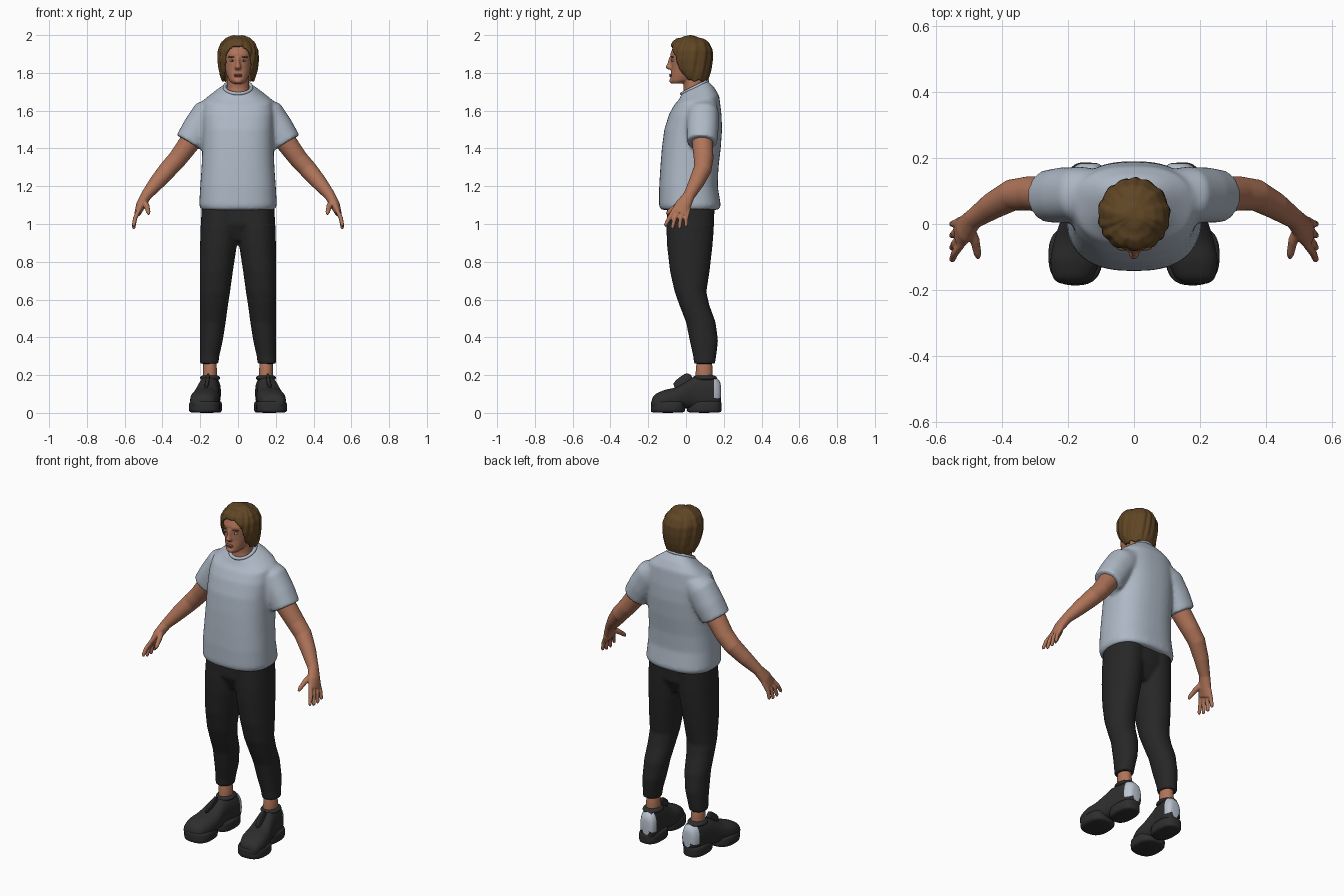
import bpy
import bmesh
import math
from mathutils import Vector, Matrix

cube = bpy.data.objects.get("Cube")
if cube:
    bpy.data.objects.remove(cube, do_unlink=True)


def material(name, r, g, b):
    m = bpy.data.materials.new(name)
    m.use_nodes = True
    m.diffuse_color = (r, g, b, 1)
    for node in m.node_tree.nodes:
        if node.type == 'BSDF_PRINCIPLED':
            node.inputs["Base Color"].default_value = (r, g, b, 1)
            node.inputs["Roughness"].default_value = 0.8
    return m


SKIN = material("skin", 0.43, 0.175, 0.1)
HAIR = material("brown hair", 0.115, 0.06, 0.018)
SHIRT = material("pale blue grey cloth", 0.42, 0.48, 0.56)
PANTS = material("black cloth", 0.02, 0.02, 0.021)
SHOE = material("charcoal shoe", 0.027, 0.027, 0.028)
PATCH = material("light heel patch", 0.5, 0.56, 0.64)
EYE = material("eye white", 0.5, 0.45, 0.42)
IRIS = material("dark iris", 0.03, 0.02, 0.015)
LIPS = material("lips", 0.32, 0.11, 0.075)


def flat(z, cx, hw, y0, y1, tilt=0):
    """Horizontal cross-section, optionally rising towards the back."""
    h = (y1 - y0) / 2
    return Vector((cx, (y0 + y1) / 2, z)), Vector((hw, 0, 0)), Vector((0, h, tilt * h))


def upright(y, cx, hw, z0, z1):
    """Cross-section facing along y."""
    return Vector((cx, y, (z0 + z1) / 2)), Vector((hw, 0, 0)), Vector((0, 0, (z1 - z0) / 2))


def limb(points):
    """Cross-sections square to a path of (x, y, z, radius, radius along y)."""
    pos = [Vector(p[:3]) for p in points]
    rings = []
    for i, p in enumerate(points):
        t = (pos[min(i + 1, len(pos) - 1)] - pos[max(i - 1, 0)]).normalized()
        v = Vector((0, 1, 0))
        v = (v - t * v.dot(t)).normalized()
        rings.append((pos[i], t.cross(v) * p[3], v * p[4]))
    return rings


def dense(rings, k):
    out = []
    for a, b in zip(rings, rings[1:]):
        out += [tuple(p.lerp(q, j / k) for p, q in zip(a, b)) for j in range(k)]
    return out + [rings[-1]]


def loft(bm, rings, n=24, e=2.0, side=1):
    """Skin a closed tube over the cross-sections; e above 2 squares them off."""
    def power(c):
        return math.copysign(abs(c) ** (2 / e), c)
    loops = []
    for c, u, v in rings:
        loop = []
        for i in range(n):
            a = math.tau * i / n
            p = c + u * power(math.cos(a)) + v * power(math.sin(a))
            loop.append(bm.verts.new((p.x * side, p.y, p.z)))
        loops.append(loop)
    for a, b in zip(loops, loops[1:]):
        for i in range(n):
            j = (i + 1) % n
            bm.faces.new((a[i], a[j], b[j], b[i]))
    bm.faces.new(loops[0])
    bm.faces.new(loops[-1])


def blob(bm, centre, size):
    bmesh.ops.create_icosphere(bm, subdivisions=3, radius=1,
                               matrix=Matrix.Translation(centre) @ Matrix.Diagonal((*size, 1)))


def finish(name, bm, *mats, voxel=0, smooth=0, sub=0, thick=0):
    bmesh.ops.recalc_face_normals(bm, faces=bm.faces[:])
    for f in bm.faces:
        f.smooth = True
    me = bpy.data.meshes.new(name)
    bm.to_mesh(me)
    bm.free()
    for m in mats:
        me.materials.append(m)
    ob = bpy.data.objects.new(name, me)
    bpy.context.collection.objects.link(ob)
    if thick:
        mod = ob.modifiers.new("Thickness", 'SOLIDIFY')
        mod.thickness, mod.offset = thick, -1
    if sub:
        mod = ob.modifiers.new("Round", 'SUBSURF')
        mod.levels = mod.render_levels = sub
    if voxel:
        mod = ob.modifiers.new("Fuse", 'REMESH')
        mod.mode, mod.voxel_size, mod.use_smooth_shade = 'VOXEL', voxel, True
        mod = ob.modifiers.new("Blend", 'SMOOTH')
        mod.factor, mod.iterations = 0.5, smooth
    return ob


# Shirt: torso and sleeves fused into one cloth surface
bm = bmesh.new()
loft(bm, dense([flat(*r) for r in (
    (1.075, 0, .195, -.135, .175), (1.1, 0, .206, -.143, .184), (1.2, 0, .2, -.142, .168),
    (1.3, 0, .193, -.136, .172), (1.4, 0, .189, -.128, .184), (1.5, 0, .188, -.115, .191),
    (1.58, 0, .19, -.09, .188), (1.655, 0, .18, -.062, .176, .2),
    (1.69, 0, .13, -.038, .15, .35), (1.725, 0, .075, -.022, .115, .5))], 2), 40, 2.5)
for s in (1, -1):
    loft(bm, dense(limb(((.11, .09, 1.62, .06, .075), (.16, .09, 1.58, .086, .084),
                         (.215, .088, 1.5, .083, .084), (.258, .084, 1.43, .078, .08))), 3),
         32, 2.2, s)
finish("shirt", bm, SHIRT, voxel=.01, smooth=6)

# Ribbed neckline
bpy.ops.mesh.primitive_torus_add(major_radius=.07, minor_radius=.009, major_segments=40,
                                 minor_segments=10, location=(0, .046, 1.724),
                                 rotation=(math.atan(.5), 0, 0))
collar = bpy.context.object
collar.name = "collar"
collar.scale = (1.02, 1.08, 1)
collar.data.materials.append(SHIRT)
bpy.ops.object.shade_smooth()

# Trousers: hips and two tapering legs
bm = bmesh.new()
loft(bm, [flat(*r) for r in ((1.12, 0, .18, -.095, .15), (1.0, 0, .17, -.095, .145),
                             (.91, 0, .06, -.05, .1))], 32, 2.4)
for s in (1, -1):
    loft(bm, dense([flat(*r) for r in (
        (1.12, .09, .1, -.1, .153), (.97, .099, .1, -.104, .147), (.88, .104, .097, -.1, .14),
        (.75, .115, .088, -.085, .125), (.64, .122, .08, -.06, .108),
        (.57, .127, .074, -.035, .124), (.48, .133, .068, 0, .157),
        (.38, .141, .06, .02, .17), (.3, .15, .051, .038, .16),
        (.26, .153, .05, .042, .153))], 2), 32, 2.1, s)
finish("trousers", bm, PANTS, voxel=.009, smooth=5)

# Head with neck, nose, brow and chin
bm = bmesh.new()
loft(bm, dense([flat(*r) for r in (
    (1.744, 0, .03, -.074, -.02), (1.76, 0, .046, -.082, .03), (1.79, 0, .061, -.08, .08),
    (1.82, 0, .07, -.077, .1), (1.86, 0, .076, -.079, .115), (1.9, 0, .078, -.083, .12),
    (1.94, 0, .07, -.068, .115), (1.975, 0, .045, -.035, .08))], 2), 32, 2.2)
loft(bm, [flat(*r) for r in ((1.65, 0, .07, -.02, .11), (1.72, 0, .059, -.012, .1),
                             (1.8, 0, .058, -.02, .1))], 24)
loft(bm, [flat(*r) for r in ((1.885, 0, .01, -.088, -.06), (1.85, 0, .011, -.099, -.06),
                             (1.83, 0, .017, -.11, -.06), (1.818, 0, .015, -.096, -.06))], 16)
blob(bm, (0, -.076, 1.758), (.022, .012, .014))
for s in (1, -1):
    blob(bm, (s * .078, .02, 1.85), (.01, .02, .032))
finish("head", bm, SKIN, voxel=.005, smooth=3)

# Lips, eyes and brows
bm = bmesh.new()
blob(bm, (0, -.08, 1.79), (.024, .009, .005))
blob(bm, (0, -.08, 1.782), (.02, .0085, .005))
finish("lips", bm, LIPS)
for s, side in ((1, "left"), (-1, "right")):
    for part, mat, centre, size in (
            ("eye", EYE, (.031, -.07, 1.865), (.014, .008, .006)),
            ("iris", IRIS, (.031, -.075, 1.865), (.005, .004, .005)),
            ("eyebrow", HAIR, (.033, -.072, 1.884), (.02, .009, .004))):
        bm = bmesh.new()
        blob(bm, (s * centre[0], centre[1], centre[2]), size)
        finish(side + "_" + part, bm, mat)

# Hair: ridged cap with the face cut out
bm = bmesh.new()
loft(bm, dense([flat(*r) for r in (
    (1.755, 0, .085, -.01, .116), (1.785, 0, .096, -.04, .126), (1.82, 0, .103, -.065, .134),
    (1.87, 0, .109, -.084, .14), (1.92, 0, .107, -.087, .139), (1.96, 0, .09, -.074, .12),
    (1.985, 0, .063, -.048, .09), (2.0, 0, .025, -.01, .05))], 4), 80)
bm.normal_update()
gone = []
for f in bm.faces:
    c = f.calc_center_median()
    rise = max(0, (c.z - 1.87) / .072)
    opening = .072 * math.sqrt(max(0, 1 - rise * rise))
    if (c.y < .03 and abs(c.x) < opening) or (len(f.verts) > 4 and c.z < 1.8):
        gone.append(f)
bmesh.ops.delete(bm, geom=gone, context='FACES')
for v in bm.verts:
    x, y, z = v.co
    a = math.atan2(x, y - .03)
    lock = abs(math.sin(7 * a + 9 * z + .6 * math.sin(3 * a)))
    k = .965 + .06 * lock + .012 * math.sin(23 * a + 30 * z)
    v.co.x, v.co.y = x * k, .03 + (y - .03) * k
    if z < 1.8:
        v.co.z += .012 * (lock - .5)
    elif z > 1.95:
        v.co.z += .004 * math.sin(70 * y + 12 * x) - .003
finish("hair", bm, HAIR, thick=.014, sub=1)

for s, side in ((1, "left"), (-1, "right")):
    # Arm and hand with spread fingers
    bm = bmesh.new()
    loft(bm, dense(limb((
        (.2, .09, 1.53, .045, .05), (.257, .088, 1.43, .056, .056), (.32, .093, 1.345, .05, .052),
        (.37, .088, 1.29, .048, .048), (.43, .055, 1.22, .041, .041),
        (.487, .016, 1.15, .029, .031), (.514, -.015, 1.1, .026, .042),
        (.532, -.034, 1.055, .017, .046))), 2), 24, 2, s)
    for base, tip, low in ((-.072, -.108, .985), (-.047, -.072, .972),
                           (-.022, -.035, .972), (.002, 0, .982)):
        loft(bm, dense(limb(((.522, base + .012, 1.08, .011, .012),
                             (.545, (base + tip) / 2, 1.03, .012, .0115),
                             (.552, tip, low + .01, .01, .01),
                             (.551, tip, low, .005, .005))), 2), 12, 2, s)
    loft(bm, dense(limb(((.505, -.005, 1.125, .018, .02), (.483, -.05, 1.095, .015, .015),
                         (.475, -.09, 1.065, .012, .012), (.473, -.104, 1.05, .007, .007))), 2),
         12, 2, s)
    finish(side + "_arm", bm, SKIN, voxel=.005, smooth=3)

    # Bare ankle
    bm = bmesh.new()
    loft(bm, [flat(*r) for r in ((.3, .15, .036, .055, .14), (.22, .148, .037, .052, .14),
                                 (.1, .148, .042, .04, .15))], 24, 2, s)
    finish(side + "_ankle", bm, SKIN, sub=1)

    # Shoe upper, with the heel patch picked by height and depth
    bm = bmesh.new()
    loft(bm, dense([upright(y, .163 - .14 * y, w, a, b) for y, w, a, b in (
        (-.183, .035, .025, .07), (-.165, .062, .015, .1), (-.11, .077, .012, .124),
        (-.05, .074, .015, .135), (0, .064, .025, .165), (.04, .057, .02, .192),
        (.1, .055, .015, .2), (.15, .053, .015, .198), (.175, .043, .025, .175),
        (.186, .026, .05, .15))], 2), 24, 2.4, s)
    for f in bm.faces:
        c = f.calc_center_median()
        if c.y > .152 and .085 < c.z < .18:
            f.material_index = 1
    finish(side + "_shoe", bm, SHOE, PATCH, sub=1)

    # Chunky sole in two blocks, padded tongue and ankle rim
    bm = bmesh.new()
    for cx, w, y0, y1 in ((.178, .083, -.187, -.005), (.147, .063, .005, .188)):
        loft(bm, [flat(z, cx, w * k, y0 + .012 * (1 - k), y1 - .012 * (1 - k)) for z, k in
                  ((0, .9), (.008, .98), (.035, 1), (.055, .97), (.065, .88))], 32, 2.6, s)
    finish(side + "_sole", bm, SHOE, sub=1)
    bm = bmesh.new()
    loft(bm, limb(((.172, -.06, .125, .01, .035), (.162, -.01, .165, .012, .035),
                   (.158, .03, .2, .01, .028))), 16, 2.4, s)
    blob(bm, (s * .148, .1, .185), (.054, .065, .02))
    finish(side + "_shoe_tongue", bm, SHOE, sub=1)
